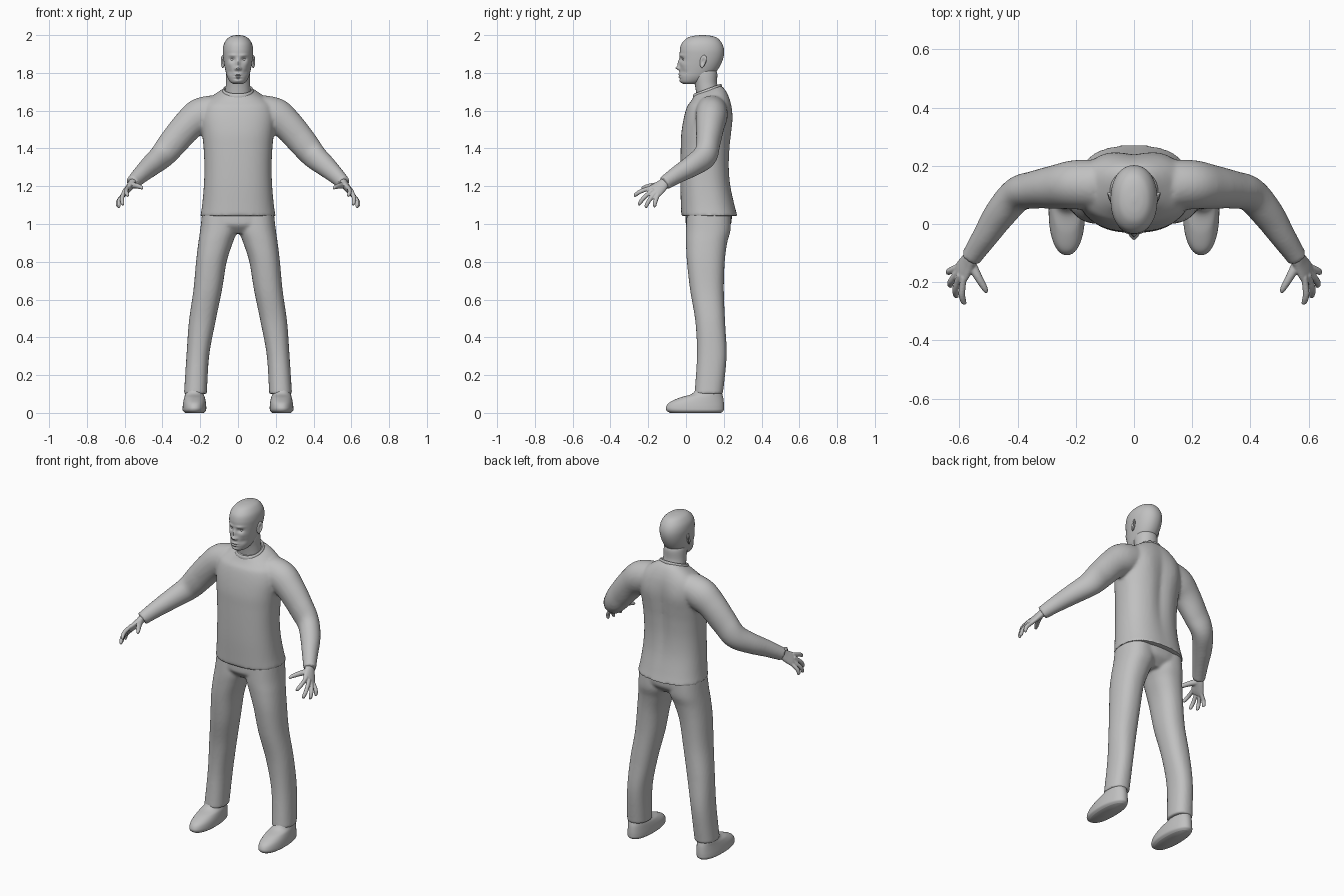
import bpy, bmesh, math
from mathutils import Vector

GREY = bpy.data.materials.new("plain grey")
GREY.diffuse_color = (0.53, 0.53, 0.53, 1)


def spline(rows, steps):
    """Smooth in-between rows through the given rows."""
    pts = [rows[0]] + list(rows) + [rows[-1]]
    out = []
    for i in range(1, len(pts) - 2):
        for k in range(steps):
            t = k / steps
            out.append([0.5 * (2 * b + (c - a) * t + (2 * a - 5 * b + 4 * c - d) * t * t
                               + (3 * b - a - 3 * c + d) * t ** 3)
                        for a, b, c, d in zip(*pts[i - 1:i + 3])])
    out.append(list(rows[-1]))
    return out


def circle(n, p):
    """Unit superellipse."""
    for k in range(n):
        a = 2 * math.pi * k / n
        c, s = math.cos(a), math.sin(a)
        yield (math.copysign(abs(c) ** (2 / p), c), math.copysign(abs(s) ** (2 / p), s))


def skin(bm, rings, side=1):
    """Closed surface over a list of point rings."""
    vs = [[bm.verts.new((p[0] * side, p[1], p[2])) for p in r] for r in rings]
    n = len(vs[0])
    for a, b in zip(vs, vs[1:]):
        for k in range(n):
            bm.faces.new((a[k], a[(k + 1) % n], b[(k + 1) % n], b[k]))
    for ring in (vs[0], vs[-1]):
        mid = bm.verts.new(sum((v.co for v in ring), Vector()) / n)
        for k in range(n):
            bm.faces.new((ring[k], ring[(k + 1) % n], mid))


def loft(bm, rows, side=1, n=48, p=2.3, steps=6):
    """Level sections: x0, x1, y0, y1, z, tilt."""
    rings = []
    for x0, x1, y0, y1, z, tilt in spline(rows, steps):
        ry = (y1 - y0) / 2
        rings.append([((x0 + x1) / 2 + u * (x1 - x0) / 2, (y0 + y1) / 2 + v * ry, z + tilt * v * ry)
                      for u, v in circle(n, p)])
    skin(bm, rings, side)


def centred(rows):
    return [(-r[0], r[0], r[1], r[2], r[3], r[4] if len(r) > 4 else 0) for r in rows]


def tube(bm, rows, side=1, ref=(0, 0, 1), n=28, steps=6):
    """Sections along a path: x, y, z, radius along ref, radius across."""
    rows = spline(rows, steps)
    rings = []
    for i, r in enumerate(rows):
        t = (Vector(rows[min(i + 1, len(rows) - 1)][:3]) - Vector(rows[max(i - 1, 0)][:3])).normalized()
        up = Vector(ref)
        up = (up - t * up.dot(t)).normalized()
        acr = t.cross(up)
        rings.append([Vector(r[:3]) + up * v * r[3] + acr * u * r[4] for u, v in circle(n, 2)])
    skin(bm, rings, side)


def bumps(bm, items, back=False, limit=0.05):
    """Soft pushes along y: x, z, width, height, amount."""
    start = [(v, v.co.copy()) for v in bm.verts if (v.co.y > limit) == back]
    for v, c in start:
        for x, z, w, h, d in items:
            v.co.y += d * math.exp(-((c.x - x) / w) ** 2 - ((c.z - z) / h) ** 2)


def finish(name, bm, voxel=0, smooth=4):
    bmesh.ops.recalc_face_normals(bm, faces=bm.faces)
    me = bpy.data.meshes.new(name)
    bm.to_mesh(me)
    bm.free()
    ob = bpy.data.objects.new(name, me)
    bpy.context.collection.objects.link(ob)
    bpy.ops.object.select_all(action='DESELECT')
    bpy.context.view_layer.objects.active = ob
    ob.select_set(True)
    if voxel:
        m = ob.modifiers.new("blend", 'REMESH')
        m.mode, m.voxel_size = 'VOXEL', voxel
        s = ob.modifiers.new("soften", 'SMOOTH')
        s.factor, s.iterations = 0.5, smooth
        for mod in ("blend", "soften"):
            bpy.ops.object.modifier_apply(modifier=mod)
    ob.data.materials.clear()
    ob.data.materials.append(GREY)
    bpy.ops.object.shade_smooth_by_angle(angle=math.radians(45))
    return ob


# Sweater: body and both sleeves blended together
bm = bmesh.new()
loft(bm, centred([
    (.199, -.025, .273, 1.042), (.19, -.027, .258, 1.10), (.181, -.03, .238, 1.2),
    (.178, -.03, .231, 1.3), (.182, -.028, .235, 1.4), (.19, -.025, .242, 1.48),
    (.198, -.012, .247, 1.56), (.188, .005, .243, 1.62), (.162, .022, .232, 1.655, .1),
    (.12, .034, .212, 1.685, .25), (.084, .041, .19, 1.704, .35), (.074, .046, .182, 1.71, .35)]), p=2.4)
bumps(bm, [(0, 1.42, .035, .22, -.014), (.1, 1.56, .05, .08, .006), (-.1, 1.56, .05, .08, .006)], True, .15)
for s in (1, -1):
    tube(bm, [(.12, .135, 1.6, .085, .085), (.2, .135, 1.572, .094, .085), (.265, .128, 1.522, .083, .076),
              (.34, .118, 1.435, .077, .065), (.40, .102, 1.363, .069, .06), (.46, .035, 1.31, .058, .055),
              (.51, -.04, 1.265, .048, .045), (.55, -.1, 1.226, .04, .037), (.56, -.116, 1.215, .04, .037)], s)
finish("sweater", bm, .009, 5)

# Neckband
bm = bmesh.new()
loft(bm, centred([(.083, .037, .19, 1.693, .35), (.082, .037, .189, 1.708, .37),
                  (.075, .043, .183, 1.716, .37), (.068, .05, .177, 1.708, .37)]), p=2.1, steps=4)
finish("neckband", bm)

# Trousers: hips and both legs blended together
bm = bmesh.new()
loft(bm, centred([(.13, .04, .19, .95), (.185, .003, .232, .99), (.193, -.002, .242, 1.02),
                  (.188, 0, .242, 1.07)]))
for s in (1, -1):
    loft(bm, [(.165, .286, .045, .195, .10, 0), (.153, .273, .058, .215, .3, 0),
              (.12, .26, .05, .207, .48, 0), (.085, .236, .022, .2, .65, 0),
              (.06, .222, .005, .205, .8, 0), (.028, .21, 0, .218, .9, 0),
              (.004, .2, 0, .236, .97, 0), (.004, .19, .005, .236, 1.06, 0)], s)
finish("trousers", bm, .008, 4)

# Shoes
for s, label in ((1, "left"), (-1, "right")):
    bm = bmesh.new()
    loft(bm, [(.182, .28, -.085, .185, 0, 0), (.17, .292, -.103, .199, .012, 0), (.168, .293, -.106, .201, .03, 0),
              (.17, .29, -.088, .2, .055, 0), (.175, .285, -.035, .197, .08, 0),
              (.182, .28, .03, .192, .1, 0), (.187, .275, .055, .185, .13, 0)], s, p=2.2)
    finish(label + "_shoe", bm)

# Hands: palm, four fingers and thumb blended together
fingers = [((.585, -.2, 1.185), (.585, -.276, 1.15)), ((.601, -.19, 1.166), (.612, -.252, 1.102)),
           ((.608, -.172, 1.151), (.634, -.215, 1.088)), ((.609, -.15, 1.145), (.641, -.168, 1.092))]
for s, label in ((1, "left"), (-1, "right")):
    bm = bmesh.new()
    tube(bm, [(.53, -.068, 1.25, .026, .024), (.555, -.108, 1.222, .028, .022), (.573, -.135, 1.198, .036, .019),
              (.592, -.165, 1.174, .042, .016), (.602, -.181, 1.16, .036, .011)], s, ref=(.025, .055, -.04))
    for a, b in fingers:
        a, b = Vector(a), Vector(b)
        root, mid = a + (a - b) * .25, a.lerp(b, .5) + Vector((.007, -.002, .005))
        tip = a.lerp(b, .92)
        tube(bm, [(*root, .011, .011), (*mid, .0115, .0115), (*tip, .0095, .0095), (*b, .005, .005)], s, n=16)
    tube(bm, [(.566, -.125, 1.203, .018, .018), (.54, -.175, 1.203, .015, .015),
              (.515, -.218, 1.195, .011, .011), (.506, -.236, 1.188, .006, .006)], s, n=16)
    finish(label + "_hand", bm, .004, 3)

# Neck
bm = bmesh.new()
loft(bm, centred([(.07, .06, .18, 1.64), (.067, .053, .175, 1.70), (.064, .045, .165, 1.745),
                  (.062, .03, .165, 1.80), (.05, .04, .15, 1.83)]), p=2.1)
finish("neck", bm)

# Head with modelled face
bm = bmesh.new()
loft(bm, centred([
    (.024, -.012, .05, 1.741), (.042, -.028, .085, 1.752), (.057, -.034, .13, 1.778),
    (.066, -.034, .163, 1.81), (.074, -.033, .187, 1.85), (.079, -.033, .2, 1.89),
    (.08, -.032, .201, 1.925), (.073, -.022, .19, 1.957), (.055, .004, .168, 1.983),
    (.034, .035, .138, 1.995), (.008, .075, .098, 2.0)]), n=112, p=2.15, steps=9)
bumps(bm, [(0, 1.825, .012, .010, -.019), (0, 1.85, .010, .022, -.011),
           (0, 1.792, .018, .005, -.007), (0, 1.778, .015, .005, -.006), (0, 1.785, .02, .002, .003),
           (0, 1.758, .018, .009, -.004), (0, 1.768, .02, .004, .003)]
      + [f for s in (1, -1) for f in (
          (s * .03, 1.871, .015, .010, .012), (s * .03, 1.893, .02, .007, -.005),
          (s * .013, 1.821, .006, .007, -.007), (s * .045, 1.845, .014, .014, -.004),
          (s * .042, 1.805, .014, .014, .005))])
finish("head", bm)

# Eyes and ears
for s, label in ((1, "left"), (-1, "right")):
    bm = bmesh.new()
    bmesh.ops.create_uvsphere(bm, u_segments=20, v_segments=12, radius=.0125)
    bmesh.ops.translate(bm, verts=bm.verts, vec=(s * .03, -.005, 1.871))
    finish(label + "_eye", bm)

    bm = bmesh.new()
    bmesh.ops.create_uvsphere(bm, u_segments=40, v_segments=28, radius=1)
    for v in bm.verts:
        x, y, z = v.co
        r = math.hypot(y, z)
        x = x * .011 - (.011 * math.exp(-(r / .55) ** 2) if x > 0 else 0)  # hollow of the ear
        y = y * (.017 + .004 * z)
        v.co = (s * (.081 + x + .35 * y), .09 + y + .006 * z, 1.86 + z * .034)
    finish(label + "_ear", bm)
